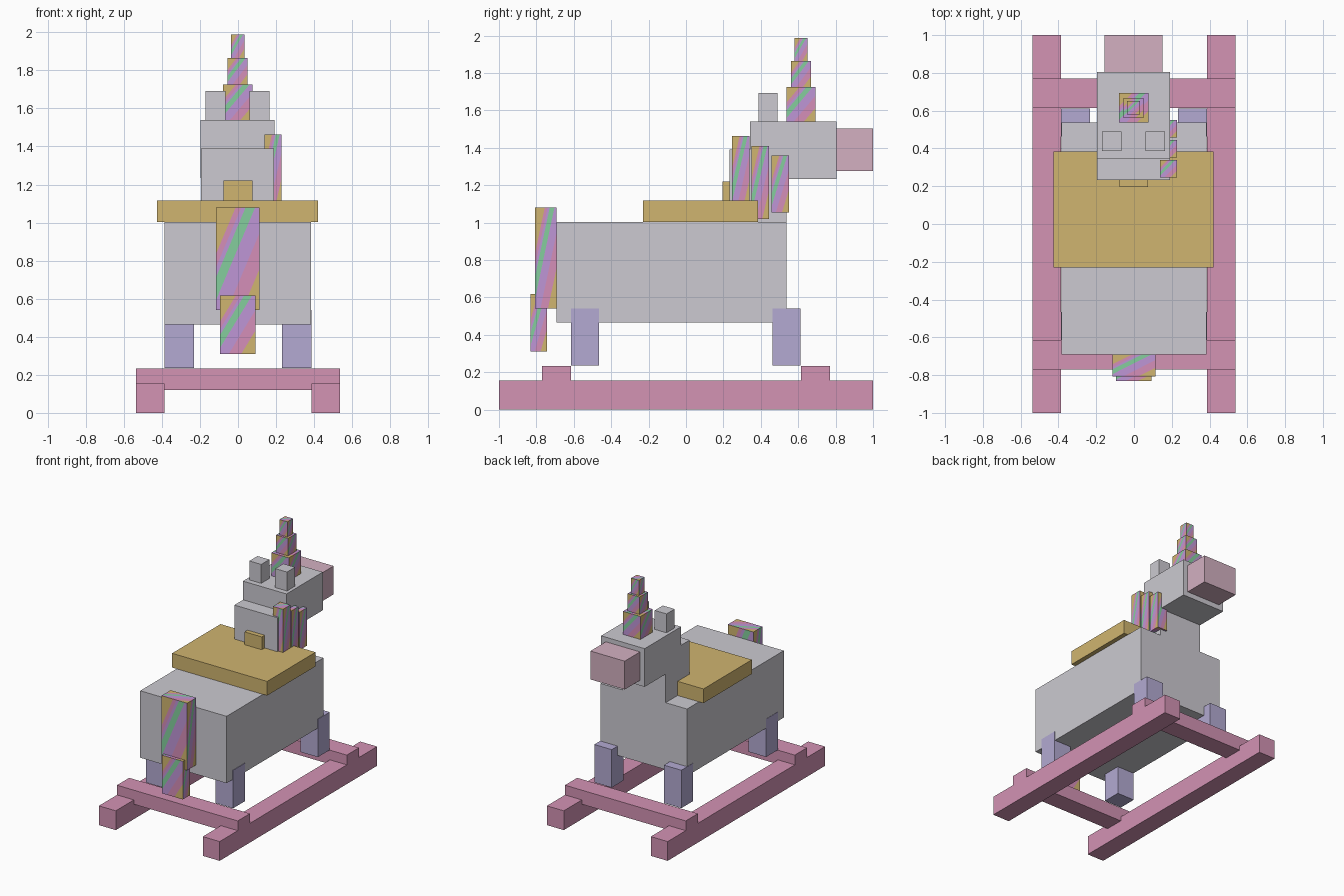
import bpy, bmesh, math
from mathutils import Matrix, Vector

cube = bpy.data.objects.get("Cube")
if cube:
    bpy.data.objects.remove(cube, do_unlink=True)


def linear(c):
    c /= 255
    return c / 12.92 if c <= 0.04045 else ((c + 0.055) / 1.055) ** 2.4


def material(name, r, g, b):
    m = bpy.data.materials.new(name)
    m.use_nodes = True
    col = (linear(r), linear(g), linear(b), 1)
    m.diffuse_color = col
    m.node_tree.nodes["Principled BSDF"].inputs["Base Color"].default_value = col
    return m


grey = material("pale grey", 204, 202, 209)
pink = material("rocker pink", 211, 147, 180)
lilac = material("leg lilac", 179, 170, 210)
blush = material("muzzle blush", 211, 176, 193)
gold = material("gold", 208, 181, 112)
green = material("stripe green", 133, 206, 158)
violet = material("stripe violet", 191, 150, 214)
rose = material("stripe rose", 213, 142, 184)


def unit_mesh(name, mats):
    me = bpy.data.meshes.new(name)
    for m in mats:
        me.materials.append(m)
    return me


def plain_block(mat):
    me = unit_mesh(mat.name + " block", [mat])
    bm = bmesh.new()
    bmesh.ops.create_cube(bm, size=1)
    bm.to_mesh(me)
    bm.free()
    return me


def striped_block():
    """Unit cube with the same diagonal stripes cut into each face."""
    me = unit_mesh("striped block", [gold, rose, green, violet])
    # upper limit of each stripe along the diagonal, and its material
    bands = [(0.45, 0), (0.58, 1), (0.68, 3), (0.9, 2), (1.25, 3), (1.6, 1), (2, 0)]
    turns = [Matrix.Rotation(math.radians(90 * i), 4, "Z") for i in range(4)]
    turns += [Matrix.Rotation(math.radians(a), 4, "X") for a in (-90, 90)]
    bm = bmesh.new()
    for turn in turns:
        side = bmesh.new()
        corners = ((-.5, -.5), (.5, -.5), (.5, .5), (-.5, .5))
        side.faces.new([side.verts.new((x, -.5, z)) for x, z in corners])
        for limit, _ in bands[:-1]:
            geom = side.verts[:] + side.edges[:] + side.faces[:]
            bmesh.ops.bisect_plane(side, geom=geom, plane_co=(limit - 1, -.5, 0),
                                   plane_no=(1, 0, -1))
        for f in side.faces:
            c = f.calc_center_median()
            f.material_index = next(i for limit, i in bands if c.x - c.z + 1 < limit)
        side.transform(turn)
        part = bpy.data.meshes.new("side")
        side.to_mesh(part)
        side.free()
        bm.from_mesh(part)
        bpy.data.meshes.remove(part)
    bmesh.ops.remove_doubles(bm, verts=bm.verts[:], dist=1e-5)
    bmesh.ops.recalc_face_normals(bm, faces=bm.faces[:])
    bm.to_mesh(me)
    bm.free()
    return me


blocks = {m: plain_block(m) for m in (grey, pink, lilac, blush, gold)}
rainbow = striped_block()


def box(name, mesh, x, y, z):
    """Place a block between the given x, y and z limits."""
    ob = bpy.data.objects.new(name, mesh)
    ob.location = [sum(r) / 2 for r in (x, y, z)]
    ob.scale = [r[1] - r[0] for r in (x, y, z)]
    bpy.context.collection.objects.link(ob)


# Rocker frame and legs
for side, s in (("left", 1), ("right", -1)):
    box(side + "_runner", blocks[pink], sorted((s * .387, s * .537)), (-1, 1), (0, .155))
    for end, y in (("front", (.462, .612)), ("rear", (-.615, -.465))):
        box(f"{end}_{side}_leg", blocks[lilac], sorted((s * .232, s * .387)), y, (.235, .54))
for end, y in (("front", (.615, .77)), ("rear", (-.77, -.615))):
    box(end + "_crossbar", blocks[pink], (-.537, .537), y, (.12, .233))

# Body, neck and head
box("body", blocks[grey], (-.385, .383), (-.692, .537), (.465, 1.003))
box("neck", blocks[grey], (-.195, .19), (.232, .537), (.99, 1.39))
box("head", blocks[grey], (-.196, .191), (.343, .805), (1.233, 1.54))
box("muzzle", blocks[blush], (-.155, .15), (.805, 1), (1.275, 1.503))
for side, x in (("left", (.06, .165)), ("right", (-.17, -.065))):
    box(side + "_ear", blocks[grey], x, (.387, .49), (1.53, 1.692))

# Saddle
box("saddle", blocks[gold], (-.425, .42), (-.23, .385), (1.003, 1.117))
box("saddle_pommel", blocks[gold], (-.077, .075), (.195, .235), (1.11, 1.22))

# Horn tiers
for i, (w, z) in enumerate(((.078, (1.54, 1.725)), (.053, (1.725, 1.865)),
                            (.035, (1.865, 1.987)))):
    box(f"horn_tier_{i + 1}", rainbow, (-w - .002, w - .002), (.615 - w, .615 + w), z)

# Mane locks
for i, z in enumerate(((1.07, 1.463), (1.02, 1.41), (1.055, 1.36))):
    y = .245 + i * .106
    box(f"mane_lock_{i + 1}", rainbow, (.138, .228), (y, y + .094), z)

# Tail
box("tail_upper", rainbow, (-.115, .113), (-.807, -.692), (.54, 1.08))
box("tail_lower", rainbow, (-.095, .092), (-.832, -.742), (.31, .617))
